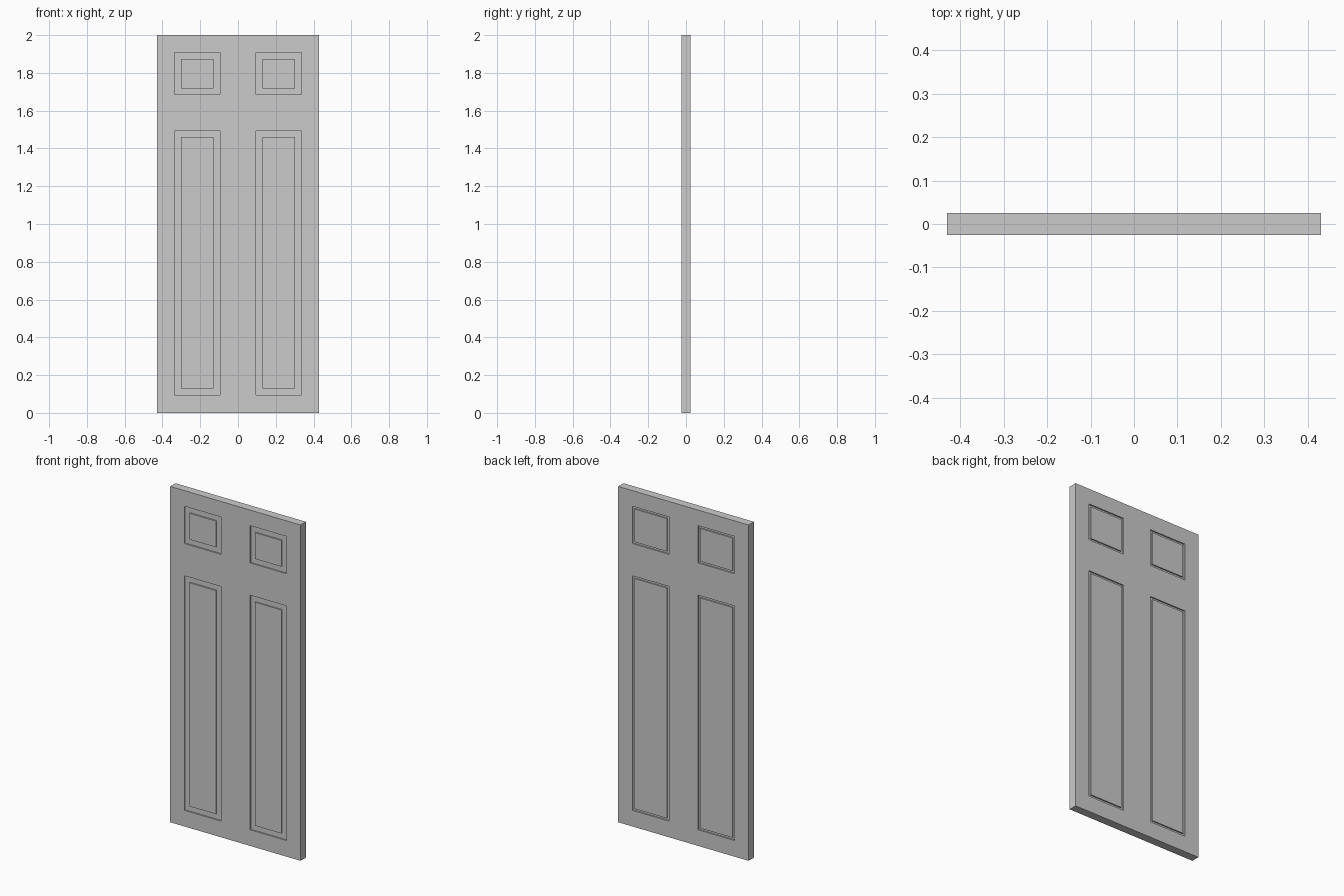
import bpy, bmesh
from mathutils import Vector

if "Cube" in bpy.data.objects:
    bpy.data.objects.remove(bpy.data.objects["Cube"])

# Grid lines of the door face: edges, stiles and rails around four panels
XS = [-0.43, -0.336, -0.096, 0.096, 0.336, 0.43]
ZS = [0.0, 0.096, 1.493, 1.685, 1.907, 2.0]
HALF = 0.025
DEPTH = 0.008

bm = bmesh.new()

# Front face as a grid, extruded back into a slab
grid = [[bm.verts.new((x, -HALF, z)) for x in XS] for z in ZS]
for j in range(5):
    for i in range(5):
        bm.faces.new((grid[j][i], grid[j][i + 1], grid[j + 1][i + 1], grid[j + 1][i]))
ext = bmesh.ops.extrude_face_region(bm, geom=bm.faces[:], use_keep_orig=True)
bmesh.ops.translate(bm, vec=(0, 2 * HALF, 0),
                    verts=[g for g in ext["geom"] if isinstance(g, bmesh.types.BMVert)])
bmesh.ops.recalc_face_normals(bm, faces=bm.faces[:])
bm.normal_update()


def is_panel(face, side):
    c = face.calc_center_median()
    return (abs(c.y - side * HALF) < 1e-4 and 0.1 < abs(c.x) < 0.33
            and (0.1 < c.z < 1.49 or 1.69 < c.z < 1.9))


def groove(side, width):
    """Sink a flat-bottomed groove around each panel, leaving a raised field."""
    panels = [f for f in bm.faces if is_panel(f, side)]
    for thickness, depth in ((0, -DEPTH), (width, 0), (0, DEPTH)):
        bmesh.ops.inset_individual(bm, faces=panels, thickness=thickness,
                                   depth=depth, use_even_offset=True)
        bm.normal_update()


# Wide grooves on the front, narrow ones on the back
groove(-1, 0.033)
groove(1, 0.013)

mesh = bpy.data.meshes.new("door_panel")
bm.to_mesh(mesh)
bm.free()
door = bpy.data.objects.new("door_panel", mesh)
bpy.context.collection.objects.link(door)
